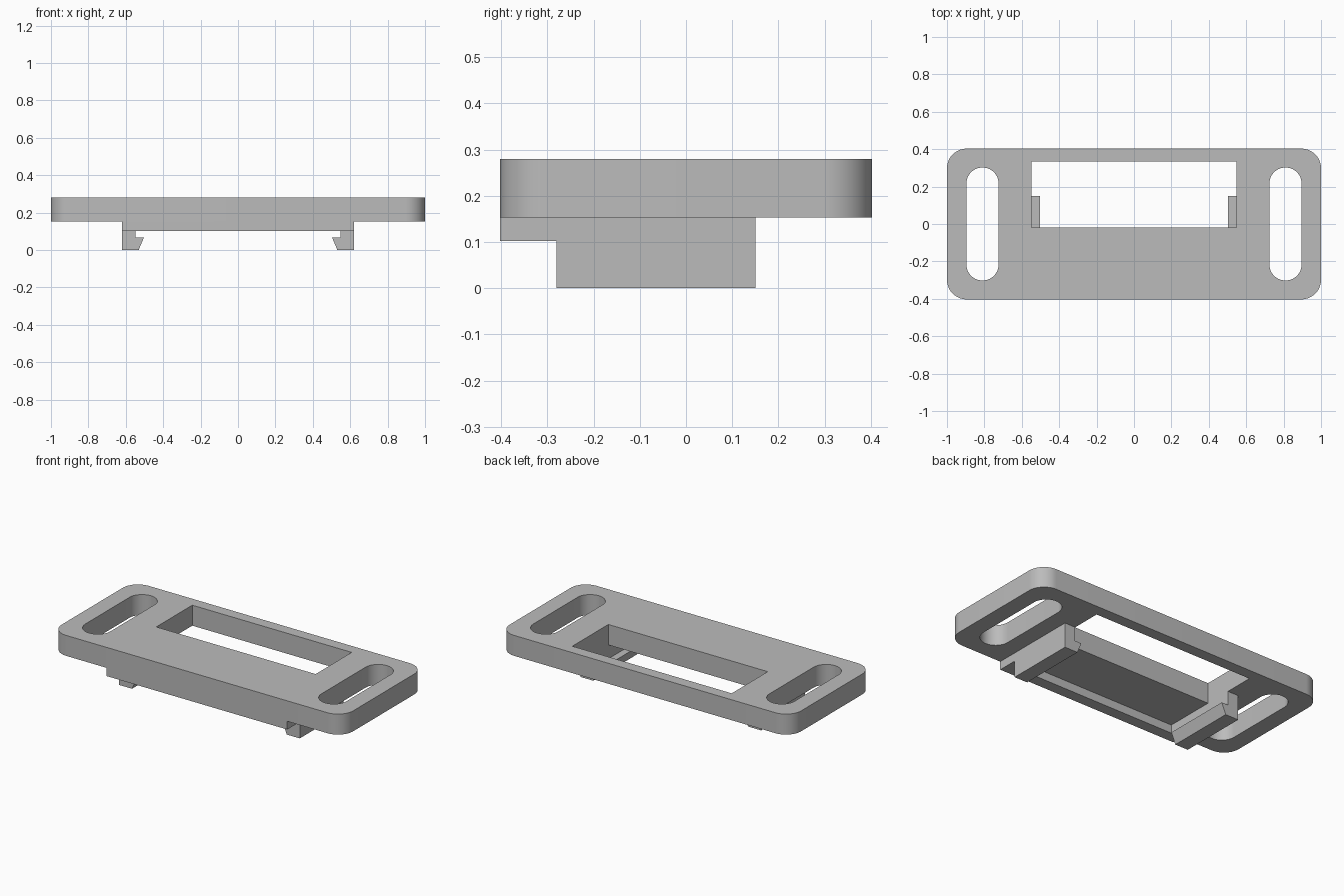
import bpy, bmesh, math

if "Cube" in bpy.data.objects:
    bpy.data.objects.remove(bpy.data.objects["Cube"])

grey = bpy.data.materials.new("plain grey")
grey.diffuse_color = (0.5, 0.5, 0.5, 1)
grey.use_nodes = True
grey.node_tree.nodes["Principled BSDF"].inputs["Base Color"].default_value = grey.diffuse_color

Z_TOP, Z_PLATE, Z_RAIL = 0.28, 0.153, 0.102
X_IN, X_OUT = 0.547, 0.62
Y_FRONT = -0.403


def rounded_rect(cx, cy, hx, hy, r, n=14):
    """Outline of a rectangle with rounded corners."""
    pts = []
    for i, (sx, sy) in enumerate([(1, 1), (-1, 1), (-1, -1), (1, -1)]):
        for k in range(n + 1):
            a = math.pi / 2 * (i + k / n)
            pts.append((cx + sx * (hx - r) + r * math.cos(a),
                        cy + sy * (hy - r) + r * math.sin(a)))
    return pts


def finish(name, bm):
    """Turn a bmesh into a finished object."""
    bmesh.ops.remove_doubles(bm, verts=bm.verts, dist=1e-5)
    bmesh.ops.recalc_face_normals(bm, faces=bm.faces)
    me = bpy.data.meshes.new(name)
    bm.to_mesh(me)
    bm.free()
    me.materials.append(grey)
    ob = bpy.data.objects.new(name, me)
    bpy.context.collection.objects.link(ob)
    return ob


def prism(name, loop, offset):
    """Extrude a closed 3D loop along an offset vector."""
    bm = bmesh.new()
    face = bm.faces.new([bm.verts.new(p) for p in loop])
    res = bmesh.ops.extrude_face_region(bm, geom=[face], use_keep_orig=True)
    moved = [v for v in res["geom"] if isinstance(v, bmesh.types.BMVert)]
    bmesh.ops.translate(bm, verts=moved, vec=offset)
    return finish(name, bm)


def box(name, x0, x1, y0, y1, z0, z1):
    return prism(name, [(x0, y0, z0), (x1, y0, z0), (x1, y1, z0), (x0, y1, z0)],
                 (0, 0, z1 - z0))


# Plate: filled outline with two slots and a rectangular window
outlines = [
    rounded_rect(0, 0, 1.0, 0.403, 0.105),
    rounded_rect(-0.81, 0, 0.086, 0.302, 0.0858),
    rounded_rect(0.81, 0, 0.086, 0.302, 0.0858),
    [(-X_IN, -0.02), (X_IN, -0.02), (X_IN, 0.333), (-X_IN, 0.333)],
]
curve = bpy.data.curves.new("plate_outline", 'CURVE')
curve.dimensions = '2D'
curve.fill_mode = 'BOTH'
curve.extrude = (Z_TOP - Z_PLATE) / 2
for pts in outlines:
    s = curve.splines.new('POLY')
    s.points.add(len(pts) - 1)
    for p, (x, y) in zip(s.points, pts):
        p.co = (x, y, 0, 1)
    s.use_cyclic_u = True
helper = bpy.data.objects.new("plate_outline", curve)
bpy.context.collection.objects.link(helper)
bpy.context.view_layer.update()
bm = bmesh.new()
bm.from_mesh(helper.to_mesh())
helper.to_mesh_clear()
bpy.data.objects.remove(helper)
bmesh.ops.translate(bm, verts=bm.verts, vec=(0, 0, (Z_TOP + Z_PLATE) / 2))
plate = finish("plate", bm)
bpy.context.view_layer.objects.active = plate
plate.select_set(True)
bpy.ops.object.shade_smooth_by_angle(angle=math.radians(30))

# Front lip under the plate
box("front_lip", -X_OUT, X_OUT, Y_FRONT, -0.333, Z_RAIL, Z_PLATE)

# Side rails and hooked clips, one pair on each side
clip = [(X_OUT, Z_PLATE), (X_IN, Z_PLATE), (X_IN, 0.067),
        (0.503, 0.067), (0.531, 0), (X_OUT, 0)]
for side, s in (("left", -1), ("right", 1)):
    xs = sorted((s * X_IN, s * X_OUT))
    box(side + "_rail", xs[0], xs[1], -0.333, -0.28, Z_RAIL, Z_PLATE)
    prism(side + "_clip", [(s * x, -0.28, z) for x, z in clip], (0, 0.43, 0))
